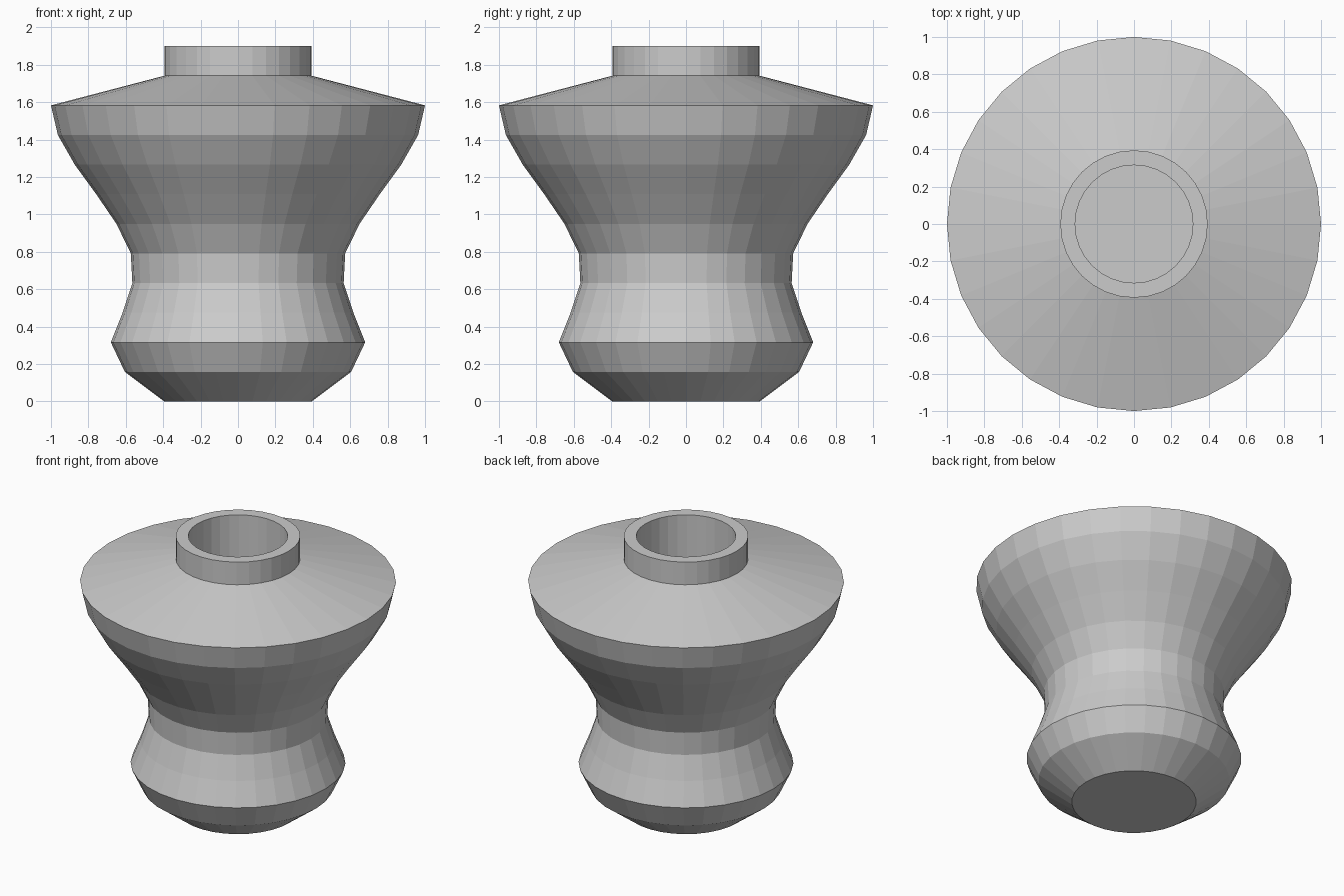
import bpy, bmesh
from math import cos, sin, pi

if "Cube" in bpy.data.objects:
    bpy.data.objects.remove(bpy.data.objects["Cube"])

SIDES = 32
STEP = 1.9 / 12

# Outer silhouette radii at equal height steps, foot to rim
RADII = [0.394, 0.605, 0.68, 0.617, 0.565, 0.573, 0.65,
         0.758, 0.873, 0.963, 1.0, 0.394, 0.394]
profile = [(r, i * STEP) for i, r in enumerate(RADII)]

# Straight inner bore, rim down to the floor
BORE = 0.315
profile += [(BORE, 1.9), (BORE, STEP)]


def lathe(name, points):
    bm = bmesh.new()
    rings = [[bm.verts.new((r * cos(2 * pi * k / SIDES), r * sin(2 * pi * k / SIDES), z))
              for k in range(SIDES)] for r, z in points]
    for a, b in zip(rings, rings[1:]):
        for k in range(SIDES):
            n = (k + 1) % SIDES
            bm.faces.new((a[k], a[n], b[n], b[k]))
    # Foot underside and inside floor
    bm.faces.new(rings[0][::-1])
    bm.faces.new(rings[-1])
    bmesh.ops.recalc_face_normals(bm, faces=bm.faces[:])
    mesh = bpy.data.meshes.new(name)
    bm.to_mesh(mesh)
    bm.free()
    obj = bpy.data.objects.new(name, mesh)
    bpy.context.collection.objects.link(obj)
    return obj


# Vase body with shoulder, collar and bore
lathe("vase", profile)
